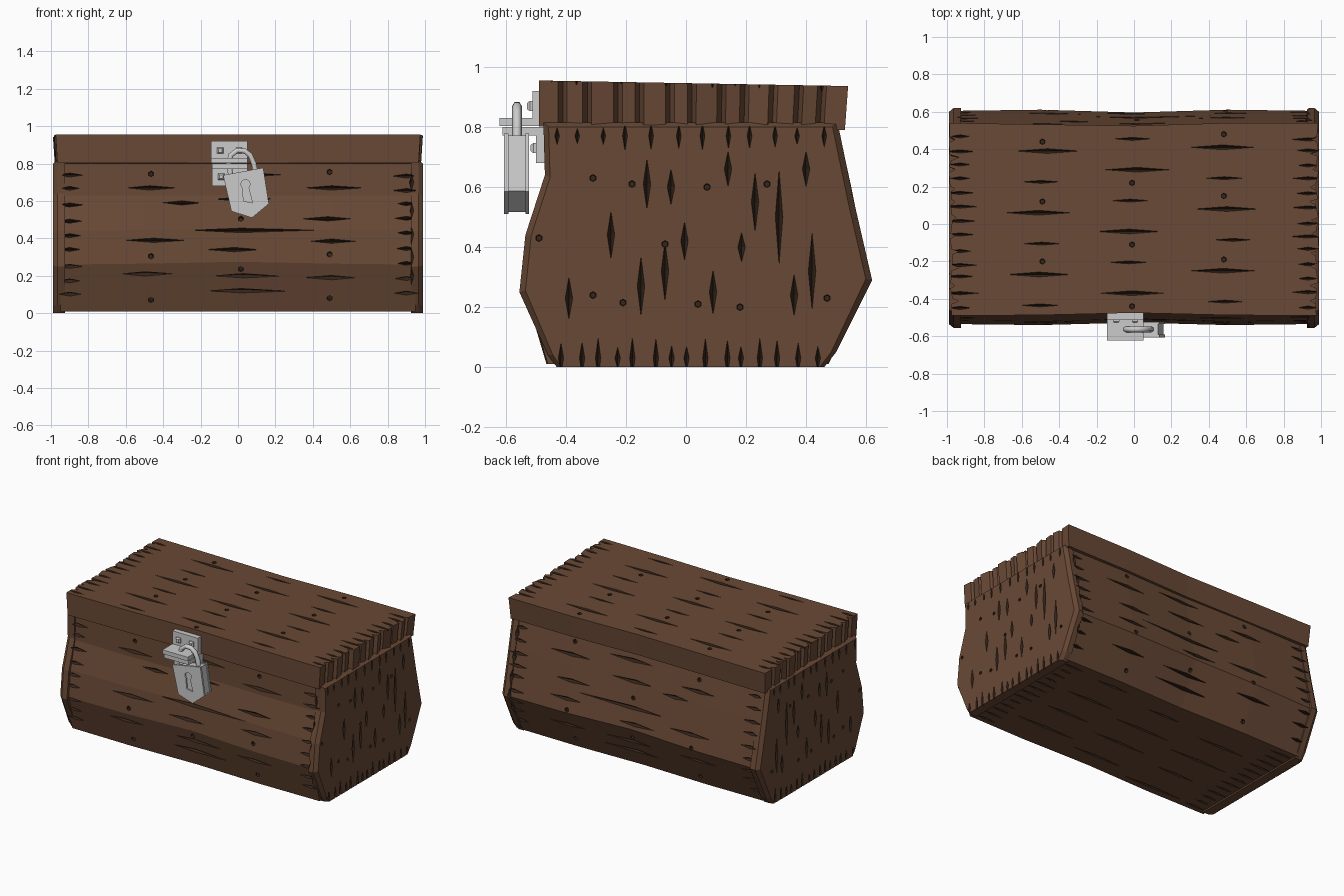
import bpy, bmesh, math, random
from mathutils import Vector, Matrix

if "Cube" in bpy.data.objects:
    bpy.data.objects.remove(bpy.data.objects["Cube"])

random.seed(4)
R = random.uniform


def material(name, rgb):
    m = bpy.data.materials.new(name)
    m.diffuse_color = (*rgb, 1)
    m.use_nodes = True
    m.node_tree.nodes["Principled BSDF"].inputs["Base Color"].default_value = m.diffuse_color
    return m


WOOD = material("wood", (0.14, 0.066, 0.036))
DARK = material("dark_grain", (0.035, 0.019, 0.011))


def finish(name, bm, mat=None):
    bmesh.ops.recalc_face_normals(bm, faces=bm.faces)
    me = bpy.data.meshes.new(name)
    bm.to_mesh(me)
    bm.free()
    ob = bpy.data.objects.new(name, me)
    bpy.context.collection.objects.link(ob)
    if mat:
        me.materials.append(mat)
    return ob


def loft(name, rings, mat=None):
    """Closed solid through a list of equal-length point rings."""
    bm = bmesh.new()
    vs = [[bm.verts.new(p) for p in ring] for ring in rings]
    n = len(vs[0])
    for a, b in zip(vs, vs[1:]):
        for i in range(n):
            j = (i + 1) % n
            bm.faces.new((a[i], a[j], b[j], b[i]))
    bm.faces.new(vs[0])
    bm.faces.new(vs[-1])
    return finish(name, bm, mat)


def box(name, x0, x1, y0, y1, z0, z1):
    return loft(name, [[(x0, y0, z), (x1, y0, z), (x1, y1, z), (x0, y1, z)] for z in (z0, z1)])


def slab(name, pts, y0, y1):
    return loft(name, [[(x, y, z) for x, z in pts] for y in (y0, y1)])


# Chest body: bulging profile (y, z), slightly warped along its length
PROFILE = [(-.46, .01), (-.535, .26), (-.515, .44), (-.465, .63), (-.46, .81),
           (.50, .81), (.545, .6), (.605, .29), (.47, .01)]
warp = [(-.95, 1, 0), (-.5, 1.01, .005), (0, .985, .015), (.5, 1.01, .005), (.95, 1, 0)]
body = loft("chest_body", [[(x, y * s, z + (dz if .1 < z < .6 else 0)) for y, z in PROFILE]
                           for x, s, dz in warp], WOOD)

# End boards: a touch larger than the body, with tapered outer edges
END = [(-.43, 0), (-.46, .04), (-.555, .25), (-.535, .44), (-.47, .64), (-.475, .815),
       (.505, .815), (.56, .55), (.62, .29), (.50, .05), (.46, 0)]
boards = []
for side, sgn in (("left", -1), ("right", 1)):
    rings = [[(sgn * x, .02 + (y - .02) * s, z if z < .1 else .4 + (z - .4) * s) for y, z in END]
             for x, s in ((.925, 1), (.965, 1), (.99, .965))]
    boards.append(loft(side + "_end_board", rings, WOOD))

# Lid: thick slab with sawtooth plank ends
def jag(sgn):
    pts = [(sgn * .975, -.49)]
    for k in range(1, 12):
        y = -.49 + k * 1.03 / 12 + R(-.012, .012)
        x = R(.97, .99)
        pts += [(sgn * x, y - .016), (sgn * (x - R(.02, .04)), y), (sgn * R(.97, .99), y + .014)]
    return pts + [(sgn * .985, .54)]


outline = [(-.5, -.487), (0, -.475), (.5, -.487)] + jag(1) + [(.5, .54), (0, .525)] + jag(-1)[::-1]
lid = loft("chest_lid", [[(x * .99, y * .98 if y > 0 else y, .802 - .012 * (y + .49)) for x, y in outline],
                         [(x, y, .955 - .018 * (y + .49)) for x, y in outline]], WOOD)
bpy.context.view_layer.update()

# Wood grain: diamond slits and nail holes collected into one cutter
cut = bmesh.new()
X, Z = Vector((1, 0, 0)), Vector((0, 0, 1))


def surface(ob, p, d):
    d = Vector(d)
    hit, loc, nor, _ = ob.ray_cast(Vector(p) - d * 3, d)
    return (loc, nor) if hit else None


def crack(ob, p, d, u, length, width=.024, depth=.028):
    s = surface(ob, p, d)
    if not s:
        return
    c, n = s
    v = n.cross(u).normalized()
    u = v.cross(n).normalized()
    q = [cut.verts.new(c + o) for o in (u * length / 2, v * width / 2, -u * length / 2, -v * width / 2,
                                        n * depth, -n * depth)]
    for i in range(4):
        for t in (4, 5):
            cut.faces.new((q[i], q[(i + 1) % 4], q[t]))


def nail(ob, p, d, r=.018):
    s = surface(ob, p, d)
    if s:
        m = Matrix.Translation(s[0]) @ s[1].to_track_quat('Z', 'Y').to_matrix().to_4x4()
        bmesh.ops.create_cone(cut, segments=6, radius1=r * .7, radius2=r, depth=.04,
                              cap_ends=True, matrix=m)


# Lid top and underside
UP, DOWN = (0, 0, -1), (0, 0, 1)
for x0, y0 in ((-.49, -.27), (0, -.37), (.5, -.25)):
    for k in range(-1, 6):
        y = y0 + k * .165
        if -.47 < y < .51:
            crack(lid, (x0 + R(-.03, .03), y, 0), UP, X, (.34, .2)[k % 2], (.026, .016)[k % 2])
for x0, ys in ((-.49, (.44, .12, -.2)), (-.01, (.22, -.11, -.44)), (.48, (.48, .15, -.19))):
    for y in ys:
        nail(lid, (x0, y, 0), UP)
for k in range(13):
    for s in (-1, 1):
        crack(lid, (s * .93, -.44 + k * .075 + R(-.01, .01), 0), UP, X, R(.1, .2), .018)
        crack(body, (s * .85, -.42 + k * .07, 0), DOWN, X, R(.1, .2), .016)
for k in range(12):
    crack(body, ((-.5, .02, .5)[k % 3], -.41 + k * .073, 0), DOWN, X, R(.25, .5), .02)

# Front and back
for d in ((0, 1, 0), (0, -1, 0)):
    for x, z, ln in ((-.47, .67, .28), (-.45, .39, .34), (-.3, .59, .2), (-.5, .21, .3), (.5, .67, .34),
                     (.48, .505, .28), (.5, .385, .26), (.5, .19, .3), (.02, .61, .34), (.02, .443, .8),
                     (-.02, .34, .3), (.03, .2, .4), (.02, .12, .5), (.05, .74, .36)):
        crack(body, (x, 0, z), d, X, ln)
    for x, zs in ((-.465, (.745, .305, .07)), (.49, (.755, .315, .08)), (.015, (.505, .235))):
        for z in zs:
            nail(body, (x, 0, z), d)
    for k in range(9):
        for s in (-1, 1):
            crack(body, (s * .9, 0, .1 + k * .08 + R(-.01, .01)), d, X, R(.09, .16), .022)

# End boards: vertical grain
for ob, d in zip(boards, ((1, 0, 0), (-1, 0, 0))):
    for y, z, ln in ((-.13, .61, .17), (-.05, .6, .12), (.23, .55, .2), (.31, .5, .32), (-.15, .27, .2),
                     (-.07, .32, .2), (-.005, .42, .13), (.09, .25, .15), (.185, .4, .1), (.42, .32, .26),
                     (-.39, .23, .14), (-.25, .44, .16), (.36, .24, .14), (.14, .66, .12), (.4, .66, .12)):
        crack(ob, (0, y, z), d, Z, ln, .025)
    for y, z in ((-.31, .63), (-.18, .61), (.07, .6), (.27, .61), (-.31, .24), (-.21, .215), (.04, .21),
                 (.18, .2), (.47, .23), (-.07, .41), (-.49, .43)):
        nail(ob, (0, y, z), d, .014)
    for k in range(15):
        crack(ob, (0, -.41 + k * .06 + R(-.01, .01), .03), d, Z, R(.06, .14), .018, .03)
    for k in range(12):
        crack(ob, (0, -.43 + k * .08 + R(-.015, .015), .77), d, Z, R(.05, .1), .016)
    for z in (.2, .3, .42, .55, .7):
        for y in (-1, 1):
            crack(ob, (ob.data.vertices[0].co.x, 0, z), (0, -y, 0), Z, .11, .03, .02)

grain = finish("grain_cutter", cut, DARK)
grain.hide_render = True
grain.display_type = 'WIRE'
for ob in [body, lid] + boards:
    ob.data.materials.append(DARK)
    b = ob.modifiers.new("grain", 'BOOLEAN')
    b.operation, b.solver, b.object = 'DIFFERENCE', 'EXACT', grain
    b.use_self = True
    b.material_mode = 'TRANSFER'

# Hasp: two angle brackets, one on the lid and one on the body
box("upper_hasp_plate", -.145, .05, -.512, -.47, .81, .92)
box("upper_hasp_tab", -.145, .05, -.622, -.475, .803, .83)
box("lower_hasp_plate", -.14, .05, -.50, -.455, .68, .80)
box("lower_hasp_tab", -.14, .05, -.612, -.465, .772, .80)
for i, (x, z, y) in enumerate(((-.095, .87, -.512), (.005, .87, -.512), (-.09, .73, -.5), (.005, .73, -.5))):
    loft(f"hasp_rivet_{i}", [[(x + a * r, yy, z + b * r) for a, b in ((-1, -1), (1, -1), (1, 1), (-1, 1))]
                             for r, yy in ((.017, y + .01), (.017, y - .008), (.010, y - .018))])

# Padlock: tilted shield, two face plates around a slightly smaller core
SHIELD = [(-.08, .738), (.135, .778), (.165, .585), (.075, .51), (-.035, .545)]
inner = [(.05 + (x - .05) * .93, .64 + (z - .64) * .95) for x, z in SHIELD]
slab("padlock_core", inner, -.595, -.53)
slab("padlock_back_plate", SHIELD, -.535, -.523)
front = slab("padlock_front_plate", SHIELD, -.606, -.592)
KEY = [(.04 + .025 * math.cos(t), .69 + .025 * math.sin(t))
       for t in (math.radians(a) for a in range(-50, 231, 40))] + [(.03, .60), (.078, .59)]
key = slab("keyhole_cutter", KEY, -.65, -.585)
key.hide_render = True
b = front.modifiers.new("keyhole", 'BOOLEAN')
b.operation, b.solver, b.object = 'DIFFERENCE', 'EXACT', key

# Shackle: bent round bar
cu = bpy.data.curves.new("padlock_shackle", 'CURVE')
cu.dimensions = '3D'
cu.bevel_depth, cu.bevel_resolution, cu.use_fill_caps = .016, 1, True
path = [(-.037, .73), (-.05, .80), (-.038, .845), (-.005, .87), (.035, .868), (.065, .845), (.085, .80), (.095, .745)]
sp = cu.splines.new('POLY')
sp.points.add(len(path) - 1)
for p, (x, z) in zip(sp.points, path):
    p.co = (x, -.563, z, 1)
bpy.context.collection.objects.link(bpy.data.objects.new("padlock_shackle", cu))
